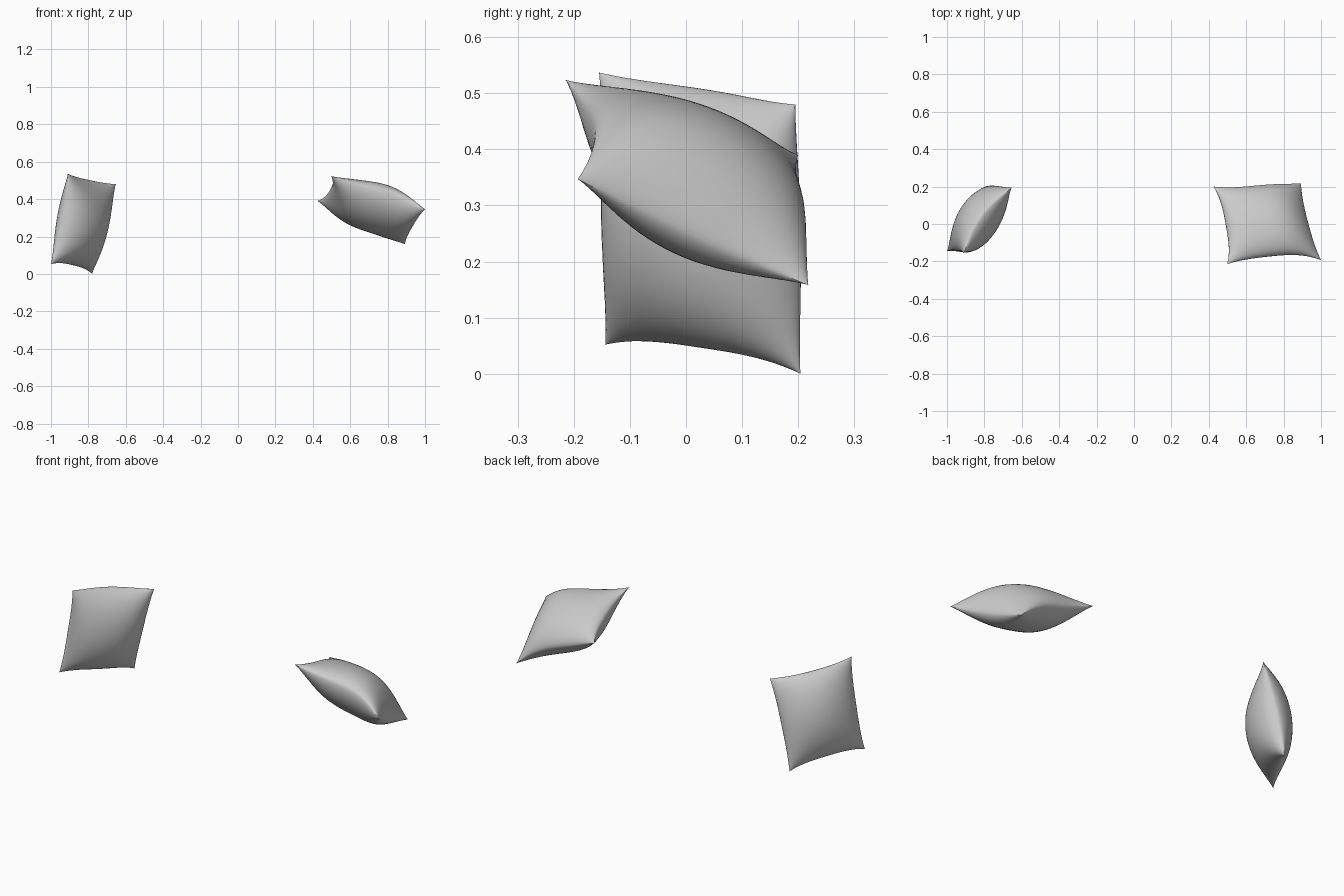
import bpy, bmesh, math
from mathutils import Vector

if "Cube" in bpy.data.objects:
    bpy.data.objects.remove(bpy.data.objects["Cube"])

N = 36  # grid resolution of each pillow face


def seam(p, q, centre, normal, inward, lift, skew):
    """Curved seam from p to q: pulled inward, lifted along the normal."""
    along = (q - p).normalized()
    side = normal.cross(along)
    if side.dot(centre - (p + q) / 2) < 0:
        side = -side

    def at(t):
        bow = 1 - abs(2 * t - 1) ** 3
        wave = math.sin(math.pi * t) * lift + math.sin(2 * math.pi * t) * skew
        return p.lerp(q, t) + side * (inward * bow) + normal * wave
    return at


def pillow(name, corners, seams, front, back):
    a, b, c, d = [Vector(k) for k in corners]
    centre = (a + b + c + d) / 4
    normal = (b - a + c - d).cross(a - d + b - c).normalized()
    ab, bc, dc, ad = [seam(p, q, centre, normal, *s) for (p, q), s in
                      zip(((a, b), (b, c), (d, c), (a, d)), seams)]

    # patch blended between the four seams
    def patch(s, t):
        ruled = ab(s).lerp(dc(s), t) + ad(t).lerp(bc(t), s)
        return ruled - a.lerp(b, s).lerp(d.lerp(c, s), t)

    steps = [(1 - math.cos(math.pi * i / N)) / 2 for i in range(N + 1)]
    bm = bmesh.new()
    for height in (front, -back):
        rows = []
        for s in steps:
            row = []
            for t in steps:
                puff = max(0, 16 * s * (1 - s) * t * (1 - t)) ** 0.58
                row.append(bm.verts.new(patch(s, t) + normal * (height * puff)))
            rows.append(row)
        for i in range(N):
            for j in range(N):
                bm.faces.new((rows[i][j], rows[i + 1][j],
                              rows[i + 1][j + 1], rows[i][j + 1]))
    # sew both faces together at the seam
    rim = [v for v in bm.verts if v.is_boundary]
    bmesh.ops.remove_doubles(bm, verts=rim, dist=0.0002)
    bmesh.ops.recalc_face_normals(bm, faces=bm.faces)
    mesh = bpy.data.meshes.new(name)
    bm.to_mesh(mesh)
    bm.free()
    ob = bpy.data.objects.new(name, mesh)
    bpy.context.collection.objects.link(ob)
    bpy.ops.object.select_all(action='DESELECT')
    ob.select_set(True)
    bpy.context.view_layer.objects.active = ob
    bpy.ops.object.shade_smooth_by_angle(angle=math.radians(30))
    return ob


# leaning pillow on the right
pillow("right_pillow",
       [(0.425, 0.20, 0.39), (0.893, 0.218, 0.158), (1.0, -0.193, 0.347), (0.498, -0.215, 0.524)],
       [(0.015, 0.025, -0.01), (0.014, -0.015, 0.0), (0.026, 0.035, -0.012), (0.032, 0.01, 0.0)],
       0.094, 0.138)

# upright pillow on the left
pillow("left_pillow",
       [(-0.91, -0.155, 0.537), (-0.653, 0.195, 0.48), (-0.78, 0.204, 0.0), (-1.0, -0.144, 0.052)],
       [(0.01, -0.035, 0.0), (0.008, -0.012, 0.0), (0.022, 0.0, 0.0), (0.012, 0.0, 0.0)],
       0.138, 0.085)
